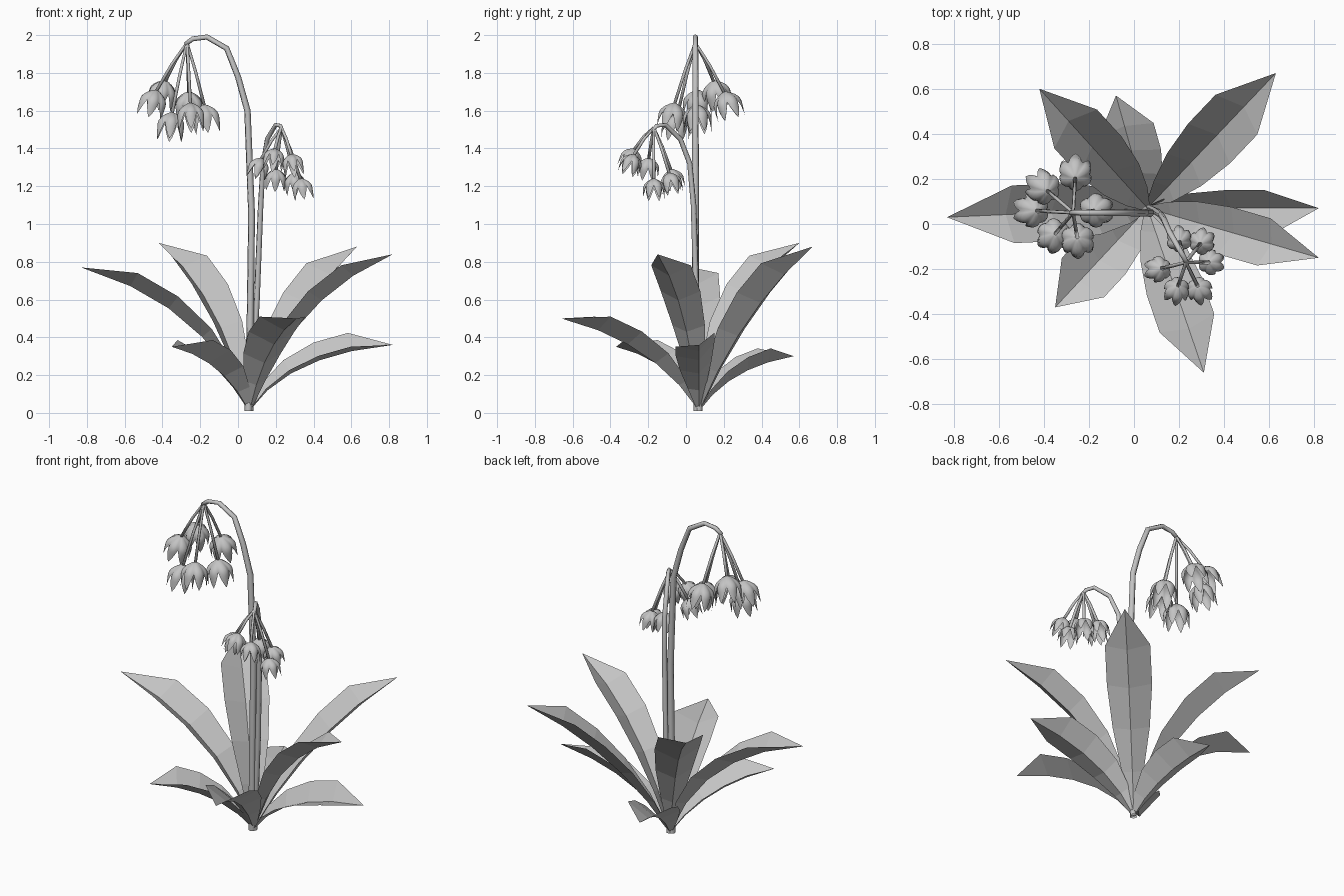
import bpy, bmesh, math
from mathutils import Vector

cube = bpy.data.objects.get("Cube")
if cube:
    bpy.data.objects.remove(cube)

grey = bpy.data.materials.new("plain_grey")
grey.use_nodes = True
COLOUR = (0.55, 0.55, 0.55, 1)
grey.diffuse_color = COLOUR
grey.node_tree.nodes["Principled BSDF"].inputs["Base Color"].default_value = COLOUR


def sheet(name, rows, smooth=False, closed=False):
    """Surface through equal rows of points; closed joins each row into a ring."""
    bm = bmesh.new()
    grid = [[bm.verts.new(p) for p in row] for row in rows]
    n = len(rows[0])
    for a, b in zip(grid, grid[1:]):
        for i in range(n if closed else n - 1):
            j = (i + 1) % n
            bm.faces.new((a[i], a[j], b[j], b[i]))
    bmesh.ops.remove_doubles(bm, verts=bm.verts, dist=0.0005)
    for f in bm.faces:
        f.smooth = smooth
    mesh = bpy.data.meshes.new(name)
    bm.to_mesh(mesh)
    bm.free()
    mesh.materials.append(grey)
    obj = bpy.data.objects.new(name, mesh)
    bpy.context.collection.objects.link(obj)


def tube(name, points, r0, r1, sides=6):
    """Tapered round stalk along a path."""
    pts = [Vector(p) for p in points]
    rows = []
    for i, p in enumerate(pts):
        d = (pts[min(i + 1, len(pts) - 1)] - pts[max(i - 1, 0)]).normalized()
        u = d.cross(Vector((0.3, 1, 0))).normalized()
        v = d.cross(u)
        r = r0 + (r1 - r0) * i / (len(pts) - 1)
        angles = [math.tau * k / sides for k in range(sides)]
        rows.append([p + r * (u * math.cos(a) + v * math.sin(a)) for a in angles])
    rows.append([pts[-1]] * sides)
    sheet(name, rows, True, True)


# Leaves: arched blades folded along the midrib
BASE = Vector((0.06, 0.07, 0.01))
RINGS = ((0, 0.01), (0.2, 0.062), (0.4, 0.105), (0.6, 0.128), (0.79, 0.128), (1, 0))


def leaf(name, tip, run, rise, roll=0, width=1):
    tip = Vector(tip)
    span = tip - BASE
    ctrl = BASE + Vector((span.x * run, span.y * run, span.z * rise))
    side = Vector((-span.y, span.x, 0)).normalized()
    rows = []
    for t, w in RINGS:
        w *= width
        p = BASE * (1 - t) ** 2 + ctrl * 2 * t * (1 - t) + tip * t * t
        d = ((ctrl - BASE) * (1 - t) + (tip - ctrl) * t).normalized()
        normal = d.cross(side)
        across = (side * math.cos(roll) + normal * math.sin(roll)) * w
        lift = d.cross(across) * 0.6
        rows.append([p - across + lift, p, p + across + lift])
    sheet(name, rows)


leaf("tall_leaf_back_left", (0.63, 0.67, 0.88), 0.38, 0.62)
leaf("tall_leaf_back_right", (-0.42, 0.60, 0.90), 0.32, 0.7)
leaf("tall_leaf_right", (-0.83, 0.03, 0.77), 0.25, 0.74)
leaf("tall_leaf_left", (0.82, -0.15, 0.84), 0.3, 0.72, 0, 0.85)
leaf("low_leaf_left", (0.82, 0.07, 0.36), 0.27, 0.85, 0.35, 0.85)
leaf("low_leaf_back", (-0.08, 0.57, 0.30), 0.32, 0.8)
leaf("low_leaf_front_right", (-0.35, -0.37, 0.35), 0.34, 0.8)
leaf("low_leaf_front", (0.31, -0.66, 0.50), 0.33, 0.75)

# Arching stems
tube("tall_stem", [(0.055, 0.06, 0.01), (0.065, 0.05, 0.5), (0.072, 0.05, 1.05),
                   (0.05, 0.05, 1.6), (0.0, 0.05, 1.78), (-0.06, 0.05, 1.93),
                   (-0.165, 0.05, 1.99), (-0.24, 0.05, 1.98), (-0.28, 0.05, 1.95)], 0.021, 0.012)
tube("short_stem", [(0.065, 0.07, 0.01), (0.1, 0.055, 0.6), (0.12, 0.04, 1.1),
                    (0.133, 0.02, 1.32), (0.155, -0.03, 1.45), (0.2, -0.11, 1.525),
                    (0.225, -0.155, 1.52), (0.235, -0.18, 1.49)], 0.017, 0.01)


# Bell: six pointed petals hanging from a rounded crown
def bell(name, top, axis, size, columns=36, steps=8):
    rot = Vector((0, 0, -1)).rotation_difference(axis)
    rows = []
    for s in range(steps + 1):
        row = []
        for c in range(columns):
            a = math.tau * c / columns
            split = abs(((c / columns * 6) % 1) - 0.5) * 2
            f = s / steps * (1 - 0.52 * split ** 1.3)
            r = 0.5 * math.sin(min(f / 0.55, 1) * math.pi / 2) - 0.05 * max(f - 0.6, 0)
            r *= 1 - 0.14 * split ** 2
            p = Vector((r * math.cos(a), r * math.sin(a), -f ** 1.25))
            row.append(top + rot @ (p * size))
        rows.append(row)
    sheet(name, rows, True, True)


def cluster(name, origin, size, spots):
    origin = Vector(origin)
    for i, (x, y, z) in enumerate(spots):
        centre = Vector((x, y, z - size * 0.42))
        out = (centre - origin).normalized()
        axis = (out + Vector((0, 0, -0.8))).normalized()
        top = centre - axis * size * 0.45
        tube(f"{name}_stalk_{i + 1}", [origin, origin.lerp(top, 0.5) + Vector((0, 0, 0.01)),
                                       top + axis * size * 0.06], 0.008, 0.009, 5)
        bell(f"{name}_bell_{i + 1}", top, axis, size)


cluster("tall", (-0.27, 0.05, 1.96), 0.152,
        [(-0.26, 0.22, 1.70), (-0.40, 0.16, 1.76), (-0.45, 0.06, 1.71),
         (-0.355, -0.05, 1.59), (-0.25, -0.07, 1.64), (-0.17, 0.06, 1.63)])
cluster("short", (0.23, -0.17, 1.51), 0.115,
        [(0.20, -0.07, 1.29), (0.30, -0.08, 1.27), (0.34, -0.17, 1.24),
         (0.29, -0.29, 1.37), (0.19, -0.29, 1.40), (0.11, -0.20, 1.35)])
